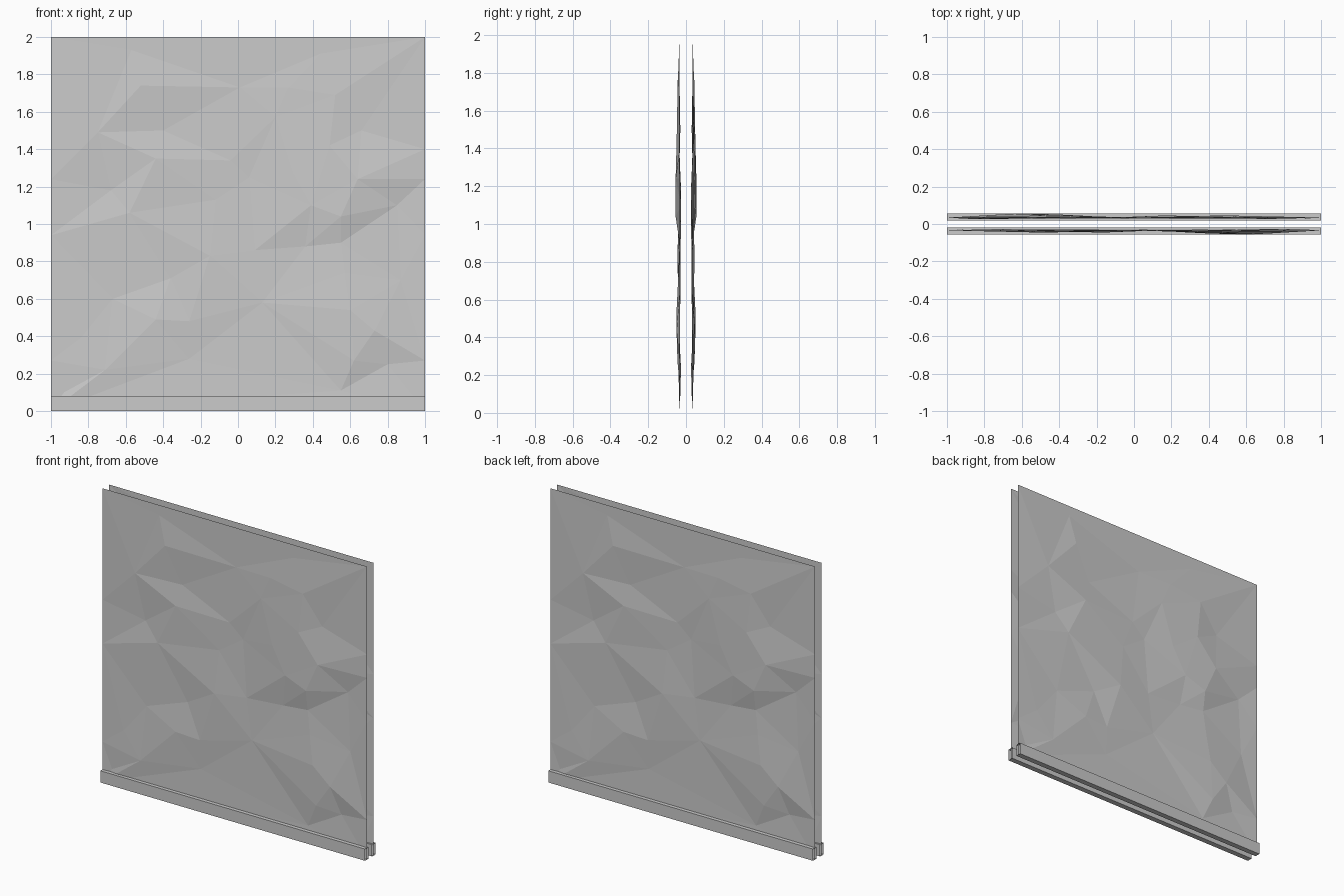
import bpy
import bmesh
from math import pi
from mathutils import Matrix, Vector
from mathutils.geometry import delaunay_2d_cdt

cube = bpy.data.objects.get("Cube")
if cube:
    bpy.data.objects.remove(cube, do_unlink=True)

# Plain plaster grey
plaster = bpy.data.materials.new("plaster_grey")
plaster.use_nodes = True
grey = (0.6, 0.6, 0.6, 1)
plaster.diffuse_color = grey
plaster.node_tree.nodes["Principled BSDF"].inputs["Base Color"].default_value = grey

WALL_Y = -0.034      # resting plane of the front wall sheet
BOARD_FRONT = -0.057
BOARD_BACK = -0.02
BOARD_TOP = 0.08


def add_object(name, bm):
    """Turn a bmesh into a flat-shaded object in the plaster material."""
    mesh = bpy.data.meshes.new(name)
    bm.to_mesh(mesh)
    bm.free()
    mesh.materials.append(plaster)
    obj = bpy.data.objects.new(name, mesh)
    bpy.context.scene.collection.objects.link(obj)
    return obj


# Dents and lumps of the uneven plaster, grouped by height: (x, z)
RELIEF = {
    0.021: [(.55, 1.04), (.64, 1.24)],
    0.016: [(.39, 1.1), (.49, 1.42), (.6, .54), (.73, .43)],
    0.011: [(-.52, 1.74), (.52, 1.69), (-.15, .83), (.29, 1.28),
            (-.44, 1.35), (-.44, .49), (.62, .27)],
    0.006: [(.27, 1.73), (.2, 1.57), (-.26, .48), (-.71, .22),
            (-.58, 1.06), (.57, .74), (-.75, 1.49)],
    0.0: [(-.57, 1.93), (.44, 1.91), (.01, 1.73), (.09, .86), (.55, .9),
          (.66, 1.5), (-.04, 1.34), (.13, .58), (-.84, .39), (-.12, 1.13)],
    -0.004: [(-.36, .71), (.36, .88), (-.67, .6), (-.4, 1.5), (.87, .7),
             (.55, .11), (-.26, .28), (.06, 1.25), (-.93, .1)],
    -0.008: [(-.68, 1.18), (.8, .25), (.85, 1.1)],
}


def wall_sheet(name):
    """Single faceted sheet, flat along its border."""
    flat = [(sx, z) for sx in (-1, 1) for z in (0, .27, .94, 1.24, 1.4, 2)]
    points = [(x, z, 0.0) for x, z in flat]
    points += [(x, z, h) for h, group in RELIEF.items() for x, z in group]
    verts, _, faces, source, _, _ = delaunay_2d_cdt(
        [Vector(p[:2]) for p in points], [], [], 0, 1e-5)
    bm = bmesh.new()
    placed = [bm.verts.new((v.x, WALL_Y - points[s[0]][2], v.y))
              for v, s in zip(verts, source)]
    for face in faces:
        f = bm.faces.new([placed[i] for i in face])
        f.normal_update()
        if f.normal.y > 0:
            f.normal_flip()
    return add_object(name, bm)


def skirting_board(name):
    """Open-ended rectangular tube along the foot of the wall."""
    bm = bmesh.new()
    profile = [(BOARD_FRONT, 0), (BOARD_FRONT, BOARD_TOP),
               (BOARD_BACK, BOARD_TOP), (BOARD_BACK, 0)]
    left, right = ([bm.verts.new((x, y, z)) for y, z in profile] for x in (-1, 1))
    for i in range(4):
        j = (i + 1) % 4
        bm.faces.new((left[i], right[i], right[j], left[j]))
    bmesh.ops.recalc_face_normals(bm, faces=bm.faces)
    return add_object(name, bm)


def splinters(name):
    """Very thin raised slivers on the face of the skirting."""
    bm = bmesh.new()
    y = BOARD_FRONT - 0.0015
    for x0, x1, z in ((-.89, -.25, .045), (.25, .64, .053), (.24, .85, .022)):
        mid = x0 + (x1 - x0) * 0.4
        outline = ((x0, z - .004), (x1, z), (mid, z + .008))
        bm.faces.new([bm.verts.new((x, y, h)) for x, h in outline])
    return add_object(name, bm)


# The back side is the front side turned half way round
half_turn = Matrix.Rotation(pi, 4, "Z")
for side in ("front", "back"):
    parts = [wall_sheet(side + "_wall"),
             skirting_board(side + "_skirting"),
             splinters(side + "_skirting_splinters")]
    if side == "back":
        for part in parts:
            part.data.transform(half_turn)
